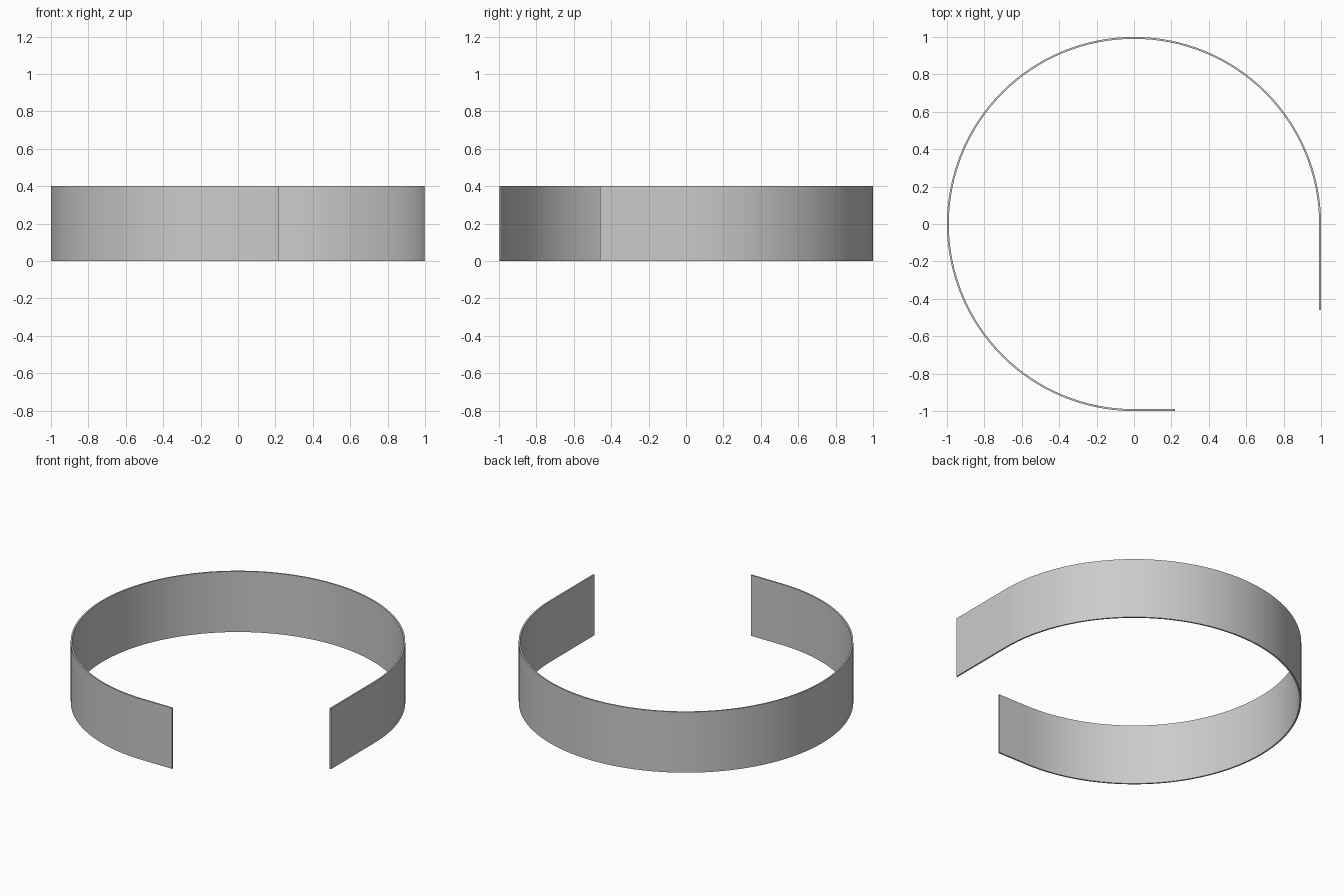
import bpy, bmesh, math

if "Cube" in bpy.data.objects:
    bpy.data.objects.remove(bpy.data.objects["Cube"])

R_OUT, THICK, HEIGHT = 1.0, 0.01, 0.4
SEGMENTS = 96            # steps along the 270 degree arc
END_Y, END_X = -0.46, 0.22


def path(r):
    """Open band outline: straight end, three-quarter arc, straight end."""
    pts = [(r, END_Y)]
    for i in range(SEGMENTS + 1):
        a = math.radians(270) * i / SEGMENTS
        pts.append((r * math.cos(a), r * math.sin(a)))
    pts.append((END_X, -r))
    return pts


bm = bmesh.new()
# Four vertices per cross-section of the strip
rings = []
for (ox, oy), (ix, iy) in zip(path(R_OUT), path(R_OUT - THICK)):
    rings.append([bm.verts.new(p) for p in (
        (ox, oy, 0), (ox, oy, HEIGHT), (ix, iy, HEIGHT), (ix, iy, 0))])

# Walls and rims, then the two end caps
for a, b in zip(rings, rings[1:]):
    for k in range(4):
        n = (k + 1) % 4
        bm.faces.new((a[k], b[k], b[n], a[n]))
bm.faces.new(rings[0])
bm.faces.new(rings[-1][::-1])
bmesh.ops.recalc_face_normals(bm, faces=bm.faces)

mesh = bpy.data.meshes.new("open_band")
bm.to_mesh(mesh)
bm.free()
band = bpy.data.objects.new("open_band", mesh)
bpy.context.collection.objects.link(band)

# Smooth curve, crisp rims
bpy.context.view_layer.objects.active = band
band.select_set(True)
bpy.ops.object.shade_smooth_by_angle(angle=math.radians(30))
